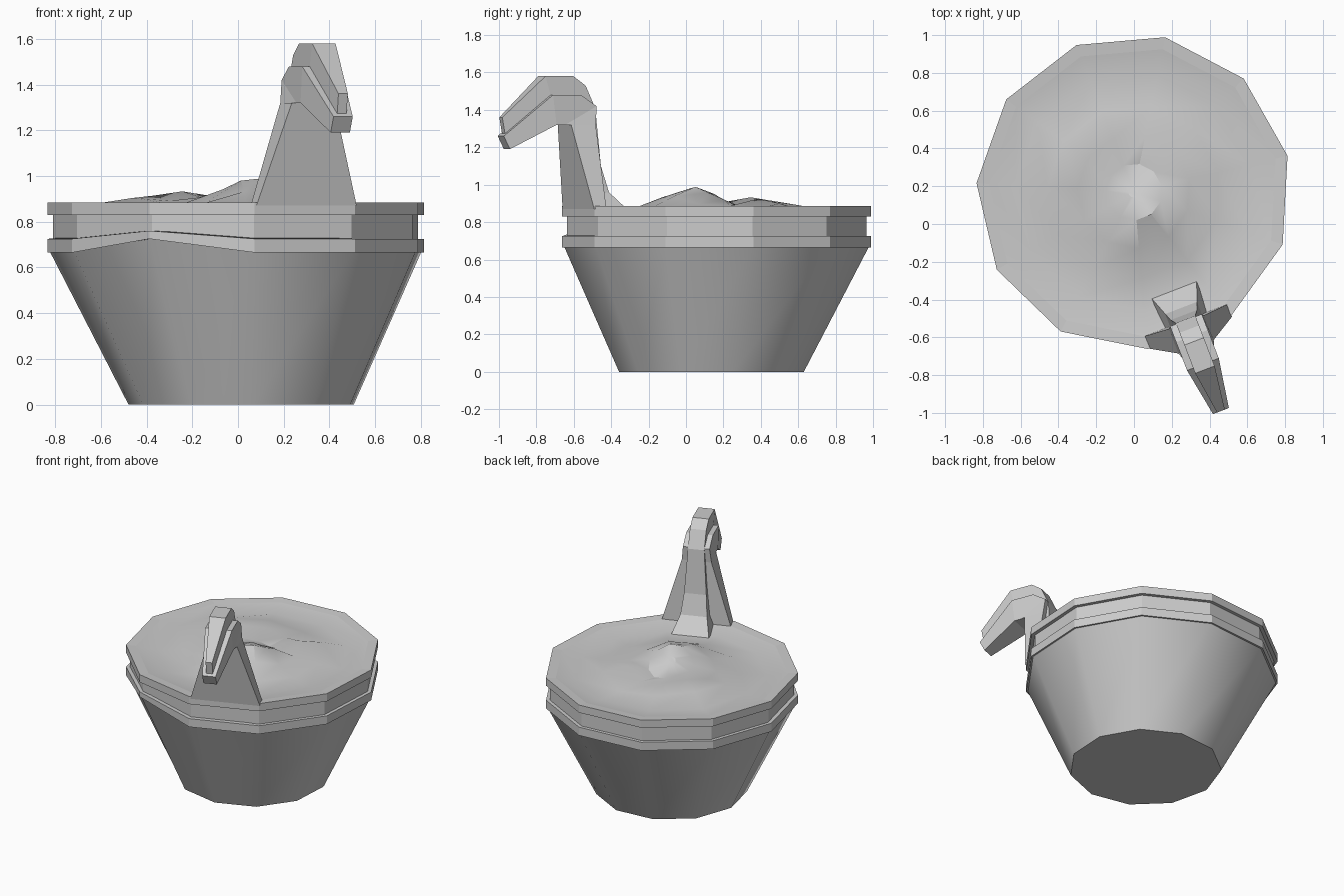
import bpy, bmesh, math
from mathutils import Vector

cube = bpy.data.objects.get("Cube")
if cube:
    bpy.data.objects.remove(cube)

grey = bpy.data.materials.new("plain grey")
grey.use_nodes = True
colour = (0.6, 0.6, 0.6, 1)
grey.diffuse_color = colour
grey.node_tree.nodes["Principled BSDF"].inputs["Base Color"].default_value = colour

SIDES = 11
START = math.radians(13.2)
CENTRE = Vector((0, 0.17, 0))
DIP = 7  # corner of the tub where the lower band is pinched


def ring(radius, z, centre=CENTRE):
    pts = []
    for i in range(SIDES):
        a = START + i * math.tau / SIDES
        pts.append(Vector((centre.x + radius * math.cos(a), centre.y + radius * math.sin(a), z)))
    return pts


def loft(name, rings, angle=30, cap_start=True, cap_end=True):
    """Skin a list of equal-length closed rings."""
    bm = bmesh.new()
    loops = [[bm.verts.new(p) for p in r] for r in rings]
    n = len(loops[0])
    for a, b in zip(loops, loops[1:]):
        for i in range(n):
            j = (i + 1) % n
            bm.faces.new((a[i], a[j], b[j], b[i]))
    if cap_start:
        bm.faces.new(loops[0][::-1])
    if cap_end:
        bm.faces.new(loops[-1])
    bmesh.ops.recalc_face_normals(bm, faces=bm.faces)
    mesh = bpy.data.meshes.new(name)
    bm.to_mesh(mesh)
    bm.free()
    mesh.materials.append(grey)
    obj = bpy.data.objects.new(name, mesh)
    bpy.context.collection.objects.link(obj)
    bpy.ops.object.select_all(action="DESELECT")
    obj.select_set(True)
    bpy.context.view_layer.objects.active = obj
    if angle:
        bpy.ops.object.shade_smooth_by_angle(angle=math.radians(angle))
    return obj


# Tapered tub
base = ring(0.5, 0, Vector((0.02, 0.14, 0)))
top = ring(0.825, 0.67)
top[DIP].z = 0.725
loft("tub", [base, top], angle=40)

# Bands round the rim
low, high = ring(0.835, 0.665), ring(0.835, 0.725)
low[DIP].z, high[DIP].z = 0.725, 0.76
loft("lower_band", [low, high], angle=0)
loft("middle_band", [ring(0.81, 0.7), ring(0.81, 0.84)], angle=0)
loft("upper_band", [ring(0.8, 0.83), ring(0.835, 0.83), ring(0.835, 0.885), ring(0.77, 0.88)],
     angle=0, cap_end=False)

# Lumpy contents: x, y, height, spread
LUMPS = [(0.06, 0.07, 0.12, 0.14), (-0.24, 0.42, 0.08, 0.14), (0.25, 0.42, 0.07, 0.1),
         (-0.5, 0.2, 0.04, 0.12), (0.1, -0.1, 0.04, 0.1), (0.02, 0.28, -0.04, 0.08)]


def lumpy(p):
    for x, y, height, spread in LUMPS:
        d2 = (p.x - x) ** 2 + (p.y - y) ** 2
        p.z += height * math.exp(-d2 / (2 * spread ** 2))
    return p


surface = [ring(0.77, 0.88)]
for radius, z in ((0.63, 0.855), (0.46, 0.86), (0.3, 0.86), (0.15, 0.86), (0.03, 0.86)):
    surface.append([lumpy(p) for p in ring(radius, z)])
loft("contents", surface, angle=25, cap_start=False)

# Hook frame: centred on one rim edge, pointing outward
MID = Vector((0.30, -0.575, 0))
OUT = Vector((0.36, -0.933, 0))
ALONG = Vector((0.933, 0.36, 0))


def section(inner, outer, half):
    """Rectangle across the hook, from two (outward, z) points and a half width."""
    def at(p, s):
        return MID + OUT * p[0] + ALONG * s + Vector((0, 0, p[1]))
    return [at(inner, -half), at(inner, half), at(outer, half), at(outer, -half)]


# Wide tapering neck with its forward beak
loft("hook_neck", [
    section((0, 0.87), (-0.07, 0.87), 0.235),
    section((0.08, 1.32), (-0.06, 1.32), 0.1),
    section((0.11, 1.32), (-0.07, 1.42), 0.09),
    section((0.14, 1.32), (0.02, 1.48), 0.09),
    section((0.16, 1.32), (0.18, 1.48), 0.09),
    section((0.41, 1.19), (0.445, 1.26), 0.045),
], angle=0)

# Narrow raised spine along the back and top of the hook
loft("hook_spine", [
    section((-0.03, 0.84), (-0.25, 0.85), 0.13),
    section((-0.03, 0.94), (-0.14, 0.96), 0.09),
    section((-0.03, 1.1), (-0.1, 1.1), 0.075),
    section((0, 1.38), (-0.075, 1.41), 0.055),
    section((0.03, 1.43), (-0.02, 1.53), 0.055),
    section((0.06, 1.44), (0.05, 1.58), 0.055),
    section((0.17, 1.44), (0.21, 1.58), 0.055),
    section((0.42, 1.22), (0.445, 1.36), 0.022),
], angle=0)
